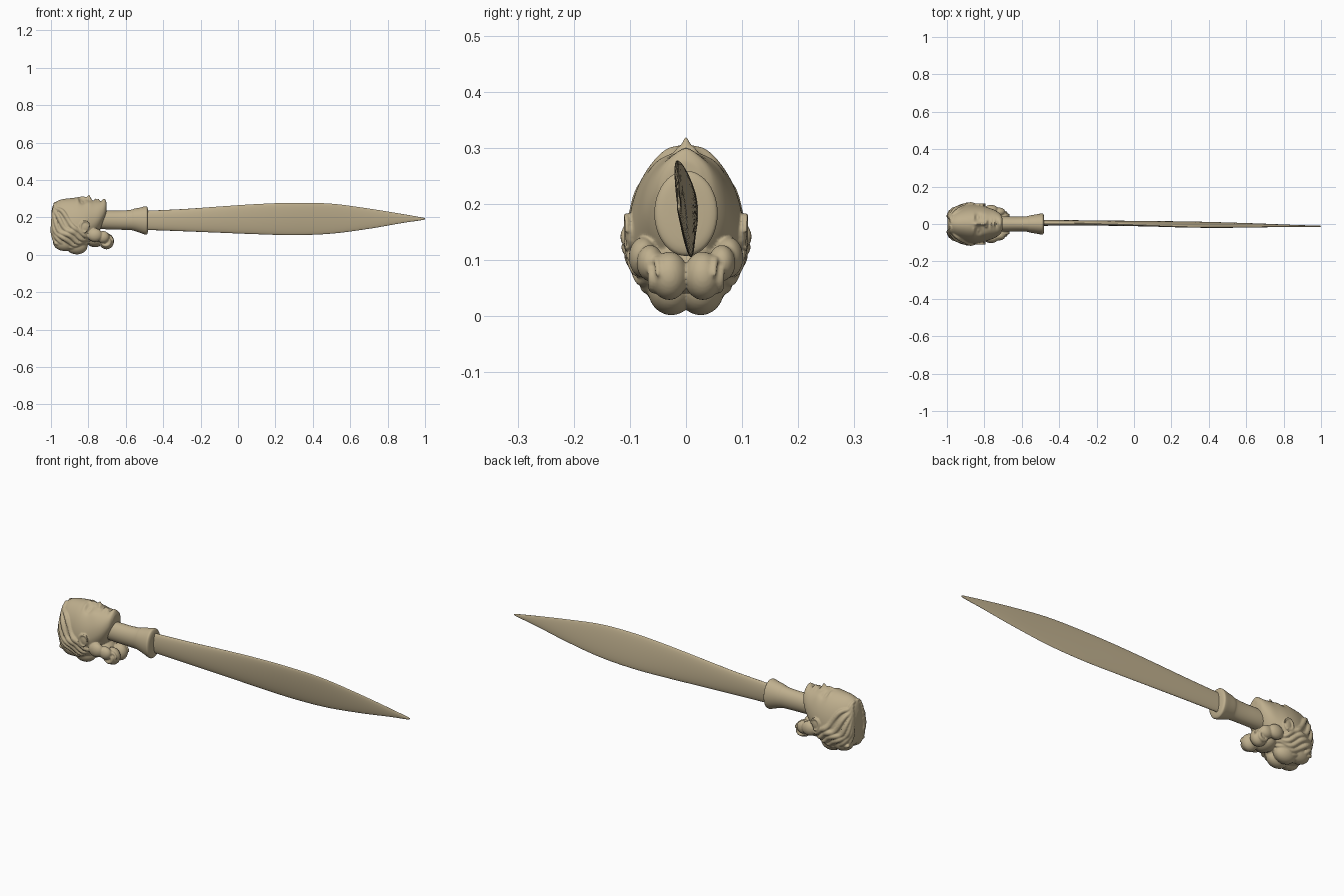
import bpy, bmesh, math
from mathutils import Vector

if "Cube" in bpy.data.objects:
    bpy.data.objects.remove(bpy.data.objects["Cube"])

metal = bpy.data.materials.new("aged_brass")
metal.diffuse_color = (0.52, 0.43, 0.27, 1)
metal.use_nodes = True
metal.node_tree.nodes["Principled BSDF"].inputs["Base Color"].default_value = metal.diffuse_color


def spline(rows, t):
    """Catmull-Rom value of a table of rows at parameter t."""
    t = max(0, min(t, len(rows) - 1))
    i = min(int(t), len(rows) - 2)
    f = t - i
    p0, p1, p2, p3 = (rows[max(0, min(len(rows) - 1, i + k))] for k in (-1, 0, 1, 2))
    return [b + 0.5 * f * (c - a + f * (2 * a - 5 * b + 4 * c - d + f * (3 * (b - c) + d - a)))
            for a, b, c, d in zip(p0, p1, p2, p3)]


def loft(name, rings, angle=40):
    """Closed skin over a list of equally sized rings."""
    bm = bmesh.new()
    vr = [[bm.verts.new(p) for p in ring] for ring in rings]
    n = len(vr[0])
    for a, b in zip(vr, vr[1:]):
        for k in range(n):
            bm.faces.new((a[k], a[(k + 1) % n], b[(k + 1) % n], b[k]))
    bm.faces.new(vr[0])
    bm.faces.new(vr[-1])
    bmesh.ops.recalc_face_normals(bm, faces=bm.faces)
    me = bpy.data.meshes.new(name)
    bm.to_mesh(me)
    bm.free()
    ob = bpy.data.objects.new(name, me)
    bpy.context.collection.objects.link(ob)
    me.materials.append(metal)
    bpy.ops.object.select_all(action='DESELECT')
    ob.select_set(True)
    bpy.context.view_layer.objects.active = ob
    bpy.ops.object.shade_smooth_by_angle(angle=math.radians(angle))
    return ob


def ball(loc, radii):
    bpy.ops.mesh.primitive_uv_sphere_add(segments=32, ring_count=16, radius=1, location=loc)
    ob = bpy.context.object
    ob.scale = radii
    return ob


def tube(points, radius):
    """Lock of hair with tapered ends."""
    cu = bpy.data.curves.new("lock", 'CURVE')
    cu.dimensions = '3D'
    cu.bevel_depth = radius
    cu.bevel_resolution = 3
    cu.use_fill_caps = True
    sp = cu.splines.new('POLY')
    sp.points.add(len(points) - 1)
    for i, p in enumerate(points):
        sp.points[i].co = (*p, 1)
        sp.points[i].radius = 0.5 + 0.5 * math.sin(math.pi * i / (len(points) - 1))
    ob = bpy.data.objects.new("lock", cu)
    bpy.context.collection.objects.link(ob)
    return ob


# --- Skull: x, bottom z, top z, half width, z of widest point
SKULL = [(-0.998, .13, .23, .025, .15), (-.985, .06, .272, .062, .14), (-.95, .035, .294, .087, .13),
         (-.90, .025, .302, .100, .13), (-.86, .028, .304, .104, .135), (-.82, .045, .297, .101, .145),
         (-.78, .08, .293, .088, .17), (-.74, .13, .290, .072, .20), (-.712, .19, .290, .050, .23),
         (-.702, .235, .275, .025, .255)]
# Face relief: x, |y|, size x, size y, height
FACE = [(-.832, .036, .014, .018, -.017), (-.832, .036, .007, .012, .012),   # eye sockets, eyes
        (-.857, .036, .007, .022, .005),                                    # brows
        (-.825, 0, .028, .008, .015), (-.796, 0, .010, .009, .021),         # nose
        (-.790, .014, .007, .006, .010), (-.775, 0, .006, .022, -.004),
        (-.762, 0, .005, .017, .011), (-.747, 0, .005, .015, .011),         # lips
        (-.7545, 0, .002, .020, -.006), (-.734, 0, .005, .020, -.006),
        (-.716, 0, .011, .020, .009), (-.795, .055, .020, .018, .004)]      # chin, cheeks


def skull_point(t, deg, out=0.0):
    x, bot, top, w, zc = spline(SKULL, t)
    a = math.radians(deg)
    y = (w + out) * math.sin(a)
    c = math.cos(a)
    z = zc + c * ((top - zc if c > 0 else zc - bot) + out)
    if c > 0.3:
        for fx, fy, sx, sy, h in FACE:
            z += h * math.exp(-((x - fx) / sx) ** 2 - ((abs(y) - fy) / sy) ** 2)
    return Vector((x, y, z))


head = loft("head", [[skull_point(9 * i / 130, 360 * k / 180) for k in range(180)] for i in range(131)])
parts = []

# --- Hair: locks swept from the forehead over the ears to the nape
FRONT = [(1.2, 8), (1.5, 38), (2.4, 60), (3.3, 78), (4.2, 98), (5.2, 118), (6.0, 140)]
REAR = [(.5, 70), (.6, 110), (1.2, 135), (2.2, 150), (3.3, 160), (4.5, 168), (5.6, 174)]
for s in (1, -1):
    for k in range(6):
        f = k / 5
        pts = []
        for j in range(37):
            a, b = spline(FRONT, j / 6), spline(REAR, j / 6)
            t = a[0] + (b[0] - a[0]) * f
            deg = a[1] + (b[1] - a[1]) * f + 4 * math.sin(j * 0.45 + k * 1.3)
            pts.append(skull_point(t, s * deg, -.002 + .003 * math.sin(j * .7 + k)))
        parts.append(tube(pts, .0135))
    # ear and its rim
    parts.append(ball((-.818, s * .099, .150), (.022, .010, .028)))
    parts.append(tube([(-.818 + .024 * math.cos(i * .3), s * .106, .150 + .029 * math.sin(i * .3))
                       for i in range(18)], .006))
    # side rolls and nape curls
    parts.append(ball((-.765, s * .076, .105), (.040, .026, .036)))
    parts.append(ball((-.722, s * .064, .095), (.034, .024, .032)))
    parts.append(ball((-.703, s * .030, .072), (.040, .034, .043)))
    parts.append(tube([(-.703 + (.036 - i * .001) * math.cos(i * .35), s * (.050 + i * .0006),
                        .072 + (.036 - i * .001) * math.sin(i * .35)) for i in range(26)], .009))
    # twisted knot at the back of the head
    parts.append(ball((-.925, s * .036, .066), (.064, .040, .046)))
    parts.append(ball((-.862, s * .026, .048), (.058, .042, .046)))
    parts.append(tube([(-.985 + .0075 * i, s * (.062 - .0022 * i + .006 * math.sin(i * .6)),
                        .065 - .0022 * i) for i in range(22)], .014))
parts.append(ball((-.765, 0, .085), (.050, .060, .045)))

# fuse head, hair and curls into one cast surface
bpy.ops.object.select_all(action='DESELECT')
for ob in parts:
    ob.select_set(True)
bpy.context.view_layer.objects.active = parts[0]
bpy.ops.object.convert(target='MESH')
for ob in parts:
    ob.select_set(True)
head.select_set(True)
bpy.context.view_layer.objects.active = head
bpy.ops.object.join()
head.modifiers.clear()
head.data.materials.clear()
head.data.materials.append(metal)
rm = head.modifiers.new("fuse", 'REMESH')
rm.mode = 'VOXEL'
rm.voxel_size = .0035
rm.use_smooth_shade = True
sm = head.modifiers.new("soften", 'SMOOTH')
sm.factor = .5
sm.iterations = 3

# --- Neck flaring into the collar: x, bottom z, top z, half width
NECK = [(-.78, .14, .235, .040), (-.70, .136, .236, .040), (-.63, .134, .236, .039), (-.575, .132, .240, .041),
        (-.555, .128, .246, .046), (-.525, .118, .252, .051), (-.497, .108, .259, .056),
        (-.487, .110, .257, .055), (-.482, .120, .246, .046), (-.480, .135, .232, .030)]
rings = []
for i in range(46):
    x, bot, top, w = spline(NECK, i / 5)
    rings.append([(x, w * math.sin(a), (top + bot) / 2 + (top - bot) / 2 * math.cos(a))
                  for a in (2 * math.pi * k / 48 for k in range(48))])
loft("neck_collar", rings)

# --- Blade: x, bottom z, top z, half thickness, centre y, lean of the edge
BLADE = [(-.52, .134, .234, .016, .006, .00), (-.3, .126, .244, .014, .006, .03), (-.1, .118, .258, .013, .004, .07),
         (.1, .110, .271, .012, .001, .11), (.3, .105, .278, .011, -.003, .14), (.5, .113, .273, .009, -.006, .14),
         (.7, .139, .247, .007, -.008, .12), (.88, .170, .218, .005, -.011, .08),
         (.97, .183, .202, .004, -.012, .04), (.995, .188, .197, .003, -.012, 0), (1.0, .191, .194, .001, -.012, 0)]
rings = []
for i in range(81):
    x, bot, top, w, yc, lean = spline(BLADE, i / 8)
    ring = []
    for k in range(32):
        a = 2 * math.pi * k / 32
        h = (top - bot) / 2 * math.cos(a)
        ring.append((x, yc - lean * h + w * math.sin(a), (top + bot) / 2 + h))
    rings.append(ring)
loft("blade", rings, 50)
